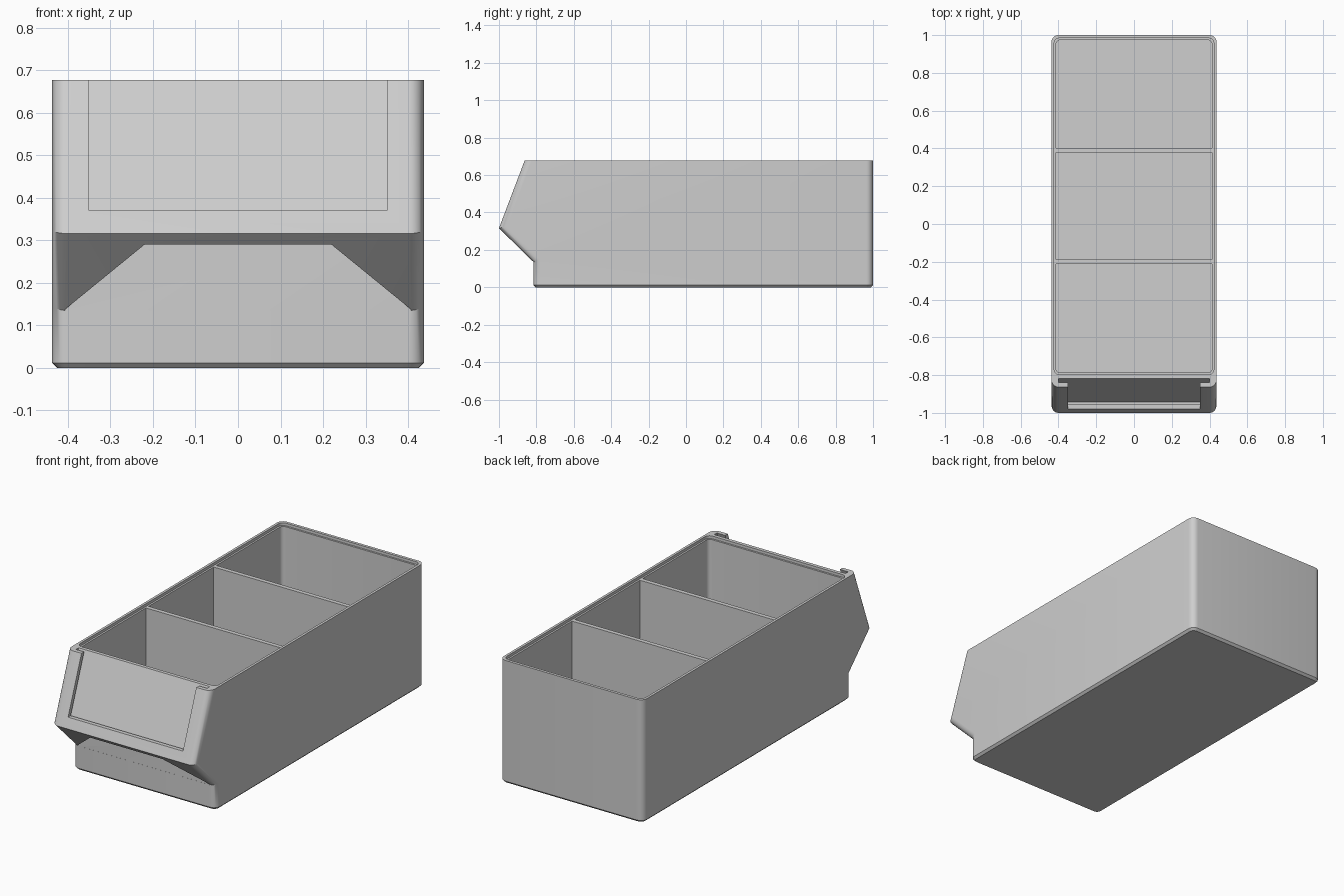
import bpy, bmesh, math

cube = bpy.data.objects.get("Cube")
if cube:
    bpy.data.objects.remove(cube, do_unlink=True)

grey = bpy.data.materials.new("plain grey")
grey.use_nodes = True
grey.diffuse_color = (0.62, 0.62, 0.62, 1)
grey.node_tree.nodes["Principled BSDF"].inputs["Base Color"].default_value = grey.diffuse_color

HALF, TOP = 0.437, 0.677        # half width and height of the bin
NOSE = 0.316                    # height of the front's foremost edge
SLOPE = 0.38                    # lean of the label front


def prism(name, points, lo, hi, axis, edit=None):
    """Extrude a 2D outline along x (y,z outline), y (x,z) or z (x,y)."""
    def place(p, t):
        c = list(p)
        c.insert(axis, t)
        return c
    bm = bmesh.new()
    face = bm.faces.new([bm.verts.new(place(p, lo)) for p in points])
    new = bmesh.ops.extrude_face_region(bm, geom=[face])["geom"]
    for v in new:
        if isinstance(v, bmesh.types.BMVert):
            v.co[axis] = hi
    bmesh.ops.recalc_face_normals(bm, faces=bm.faces[:])
    if edit:
        edit(bm)
    mesh = bpy.data.meshes.new(name)
    bm.to_mesh(mesh)
    bm.free()
    mesh.materials.append(grey)
    obj = bpy.data.objects.new(name, mesh)
    bpy.context.collection.objects.link(obj)
    return obj


def box(name, x, y0, y1, z0, z1, radius=0):
    def soften(bm):
        if radius:
            edges = [e for e in bm.edges if abs(e.verts[0].co.z - e.verts[1].co.z) > 0.001]
            bmesh.ops.bevel(bm, geom=edges, offset=radius, segments=5,
                            profile=0.5, affect='EDGES')
    return prism(name, [(-x, y0), (x, y0), (x, y1), (-x, y1)], z0, z1, 2, soften)


def round_shell(bm):
    # Round the upright corners, front and back
    edges = []
    for e in bm.edges:
        a, b = (v.co for v in e.verts)
        if abs(a.x - b.x) < 0.001 and abs(a.z - b.z) > 0.001:
            edges.append(e)
    bmesh.ops.bevel(bm, geom=edges, offset=0.036, segments=6,
                    profile=0.5, affect='EDGES')
    # Chamfer around the base
    rim = [e for e in bm.edges
           if all(v.co.z < 0.001 for v in e.verts) and
           any(abs(f.normal.z) < 0.5 for f in e.link_faces)]
    bmesh.ops.bevel(bm, geom=rim, offset=0.012, segments=1, affect='EDGES')


def front(z, depth):
    """Point at a given depth behind the leaning label front."""
    return (-1 + (z - NOSE) * SLOPE + depth, z)


def slanted(name, half, z0, d0, d1):
    return prism(name, [front(z0, d0), front(0.75, d0), front(0.75, d1), front(z0, d1)],
                 -half, half, 0)


def carve(obj, cutter):
    mod = obj.modifiers.new("carve", 'BOOLEAN')
    mod.operation, mod.solver, mod.object = 'DIFFERENCE', 'EXACT', cutter
    cutter.hide_render = True
    bpy.context.view_layer.update()
    result = obj.evaluated_get(bpy.context.evaluated_depsgraph_get())
    mesh = bpy.data.meshes.new_from_object(result)
    obj.modifiers.clear()
    obj.data = mesh
    bpy.data.objects.remove(cutter, do_unlink=True)


# Outer body with overhanging front
shell = prism("bin_shell", [(-0.815, 0), (-0.815, 0.135), (-1, NOSE),
                            (-0.863, TOP), (1, TOP), (1, 0)],
              -HALF, HALF, 0, round_shell)

# Storage cavity and the small step inside its rim
carve(shell, box("cavity", 0.413, -0.787, 0.974, 0.02, 0.8, 0.022))
carve(shell, box("rim_step", 0.423, -0.797, 0.984, 0.662, 0.8, 0.028))

# Finger grip under the overhang
carve(shell, prism("finger_grip", [(-0.41, 0.135), (0.41, 0.135), (0.22, 0.29), (-0.22, 0.29)],
                   -1.1, -0.8145, 1))

# Label holder: open window with a wider slot behind it
carve(shell, slanted("label_window", 0.35, 0.37, -0.05, 0.03))
carve(shell, slanted("label_slot", 0.40, 0.35, 0.023, 0.046))

# Dividers between the three compartments
dividers = [box(name, 0.416, y - 0.012, y + 0.012, 0.015, 0.662)
            for name, y in (("front_divider", -0.2), ("rear_divider", 0.39))]

for obj in [shell] + dividers:
    bpy.ops.object.select_all(action='DESELECT')
    obj.select_set(True)
    bpy.context.view_layer.objects.active = obj
    bpy.ops.object.shade_smooth_by_angle(angle=math.radians(28))
